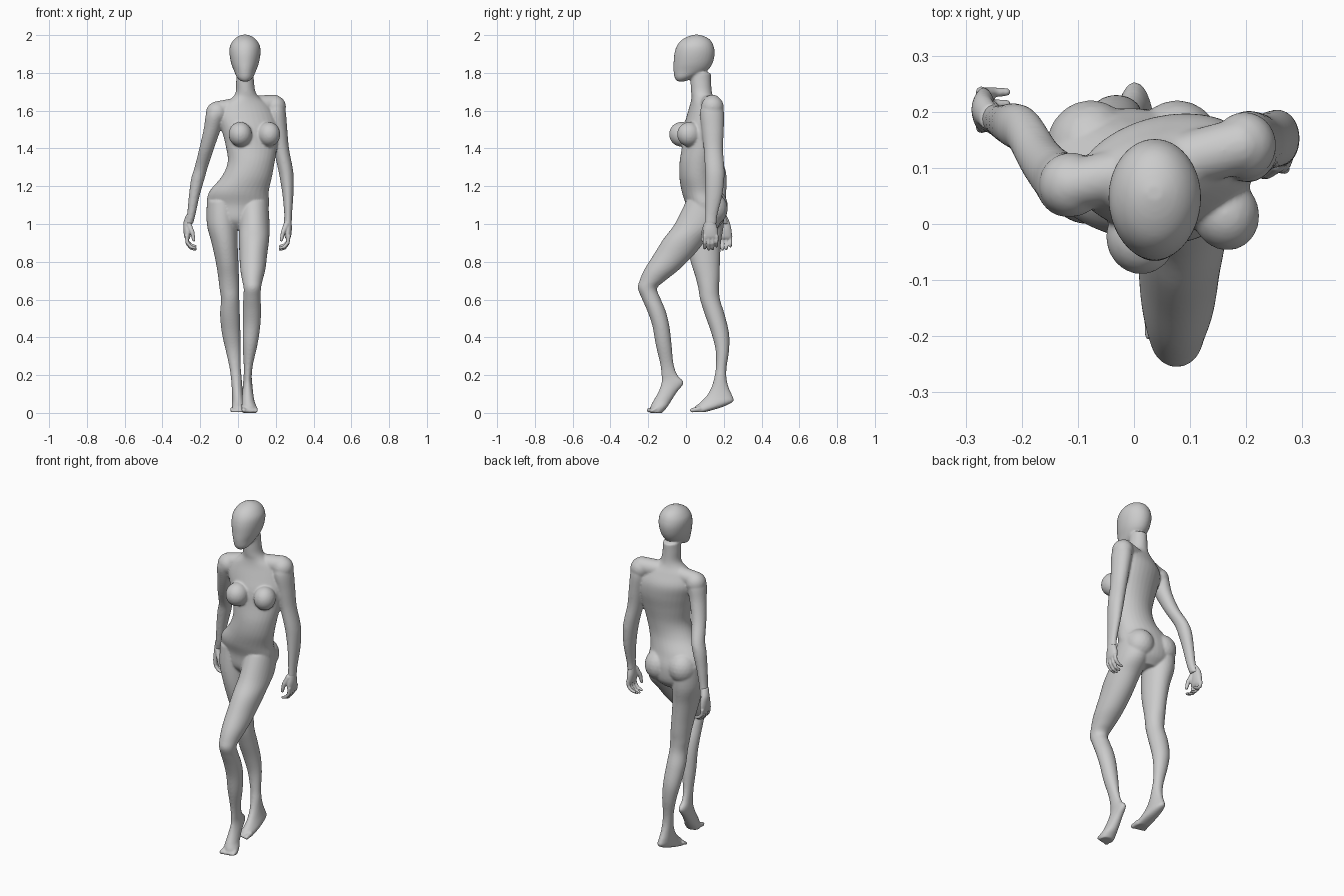
import bpy, bmesh, math
from mathutils import Vector, Matrix

SEG = 32


def smooth_rows(rows, n=5):
    """Catmull-Rom interpolation through the section rows."""
    rows = [tuple(r) + (0,) * (6 - len(r)) for r in rows]
    out = []
    for i in range(len(rows) - 1):
        a, b, c, d = (rows[max(i - 1, 0)], rows[i], rows[i + 1],
                      rows[min(i + 2, len(rows) - 1)])
        for k in range(n):
            t = k / n
            out.append([0.5 * (2 * q + (r - p) * t + (2 * p - 5 * q + 4 * r - s) * t * t
                               + (3 * q - p - 3 * r + s) * t ** 3)
                        for p, q, r, s in zip(a, b, c, d)])
    out.append(list(rows[-1]))
    return out


def loft(bm, rows):
    """Closed skin over level ovals: (z, x0, x1, y0, y1, turn in degrees)."""
    rings = []
    for z, x0, x1, y0, y1, turn in smooth_rows(rows):
        c = Vector(((x0 + x1) / 2, (y0 + y1) / 2, z))
        rot = Matrix.Rotation(math.radians(turn), 3, 'Z')
        ring = []
        for k in range(SEG):
            a = 2 * math.pi * k / SEG
            ring.append(bm.verts.new(c + rot @ Vector(
                ((x1 - x0) / 2 * math.cos(a), (y1 - y0) / 2 * math.sin(a), 0))))
        rings.append(ring)
    for p, q in zip(rings, rings[1:]):
        for k in range(SEG):
            j = (k + 1) % SEG
            bm.faces.new((p[k], p[j], q[j], q[k]))
    bm.faces.new(rings[0])
    bm.faces.new(rings[-1])


def ball(bm, loc, size, turn=0):
    m = (Matrix.Translation(loc) @ Matrix.Rotation(math.radians(turn), 4, 'Z')
         @ Matrix.Diagonal((*size, 1)))
    bmesh.ops.create_icosphere(bm, subdivisions=3, radius=1, matrix=m)


def chain(bm, pts, n=6):
    """Rounded rod through (x, y, z, radius) points."""
    for a, b in zip(pts, pts[1:]):
        for k in range(n + 1):
            x, y, z, r = (p + (q - p) * k / n for p, q in zip(a, b))
            ball(bm, (x, y, z), (r, r, r))


def finish(bm, name, voxel, passes):
    bmesh.ops.recalc_face_normals(bm, faces=bm.faces)
    me = bpy.data.meshes.new(name)
    bm.to_mesh(me)
    bm.free()
    ob = bpy.data.objects.new(name, me)
    bpy.context.collection.objects.link(ob)
    rm = ob.modifiers.new("blend", 'REMESH')
    rm.mode = 'VOXEL'
    rm.voxel_size = voxel
    rm.use_smooth_shade = True
    sm = ob.modifiers.new("soften", 'SMOOTH')
    sm.factor = 0.5
    sm.iterations = passes


body = bmesh.new()

# torso and neck
loft(body, [
    (0.97, -.07, .07, .05, .16), (1.02, -.14, .14, .01, .2),
    (1.10, -.165, .165, 0, .205, -4), (1.17, -.153, .163, -.022, .185, -3),
    (1.25, -.087, .18, -.035, .16, 2), (1.33, -.055, .195, -.033, .16, 8),
    (1.42, -.068, .21, -.018, .175, 12), (1.50, -.09, .22, -.01, .19, 14),
    (1.57, -.105, .205, .008, .19, 14), (1.63, -.08, .17, .025, .165, 14),
    (1.67, -.03, .115, .03, .145, 12), (1.70, -.012, .093, .027, .137),
    (1.75, -.01, .085, .024, .133), (1.80, -.008, .082, .024, .132)])

# head
loft(body, [
    (1.755, .017, .057, -.047, -.003), (1.775, -.005, .079, -.06, .04),
    (1.81, -.021, .095, -.066, .11), (1.85, -.036, .11, -.066, .14),
    (1.90, -.045, .119, -.062, .152), (1.94, -.043, .117, -.05, .147),
    (1.97, -.027, .101, -.028, .132), (1.99, -.005, .079, .004, .106),
    (2.002, .022, .052, .04, .07)])

# shoulders, bust and seat
chain(body, [(-.11, .07, 1.605, .045), (.04, .1, 1.628, .05), (.19, .14, 1.635, .05)], 10)
ball(body, (-.112, .07, 1.588), (.058, .058, .06))
ball(body, (.197, .14, 1.62), (.057, .06, .06))
ball(body, (.012, -.024, 1.475), (.062, .066, .066), 8)
ball(body, (.163, .018, 1.475), (.06, .066, .066), 20)
ball(body, (-.077, .135, 1.10), (.08, .086, .088))
ball(body, (.077, .135, 1.08), (.08, .086, .088))

# forward leg with raised heel
loft(body, [
    (1.12, .005, .16, 0, .2), (1.0, .004, .167, -.06, .18),
    (.92, .005, .165, -.12, .11), (.84, .007, .155, -.17, .045),
    (.76, .012, .145, -.22, -.035), (.70, .022, .13, -.246, -.11),
    (.66, .03, .122, -.255, -.153), (.61, .028, .12, -.236, -.137),
    (.54, .025, .122, -.205, -.108), (.46, .025, .118, -.178, -.088),
    (.36, .025, .103, -.16, -.076), (.26, .03, .08, -.137, -.066),
    (.20, .03, .073, -.13, -.045), (.16, .027, .075, -.13, -.012),
    (.11, .023, .08, -.147, -.048), (.06, .02, .088, -.175, -.08),
    (.03, .019, .1, -.188, -.1), (0, .022, .1, -.188, -.125)])

# rear leg
loft(body, [
    (1.12, -.165, -.005, .01, .2), (1.0, -.165, -.004, 0, .2),
    (.9, -.14, -.002, .005, .185), (.8, -.118, .002, .025, .18),
    (.72, -.105, .005, .05, .178), (.66, -.098, .007, .065, .175),
    (.6, -.09, .007, .075, .18), (.52, -.095, .01, .1, .205),
    (.42, -.085, .013, .135, .228), (.33, -.065, .015, .157, .228),
    (.24, -.045, .015, .158, .215), (.18, -.037, .02, .148, .215),
    (.13, -.033, .024, .132, .228), (.09, -.032, .03, .108, .246),
    (.06, -.032, .037, .08, .25), (.03, -.033, .042, .045, .19),
    (0.004, -.028, .04, .035, .1)])

# toes
for x, y, side in ((.06, -.178, 1), (.004, .05, -1)):
    for i in range(5):
        r = .013 if i == 0 else .0095
        tx = x + side * (-.03 + .0165 * i)
        ty = y - .018 + .004 * i
        chain(body, [(tx, y + .02, .022, r), (tx, ty, r + .001, r)], 4)

# arms
loft(body, [
    (1.63, -.15, -.075, .035, .105), (1.58, -.17, -.07, .012, .125),
    (1.5, -.182, -.092, .033, .132), (1.4, -.205, -.127, .073, .157),
    (1.3, -.23, -.16, .122, .205), (1.24, -.248, -.177, .135, .215),
    (1.15, -.26, -.203, .147, .213), (1.05, -.27, -.225, .16, .213),
    (1.0, -.283, -.238, .17, .225)])
loft(body, [
    (1.66, .17, .235, .105, .175), (1.6, .15, .252, .075, .2),
    (1.5, .168, .261, .083, .2), (1.4, .187, .27, .094, .196),
    (1.3, .21, .289, .1, .203), (1.24, .222, .295, .103, .203),
    (1.15, .236, .293, .104, .192), (1.05, .245, .286, .103, .167),
    (1.0, .244, .285, .1, .162)])
finish(body, "body", .0055, 8)

# hands with curled fingers
for name, px, py, s in (("right_hand", -.268, .203, -1), ("left_hand", .264, .13, 1)):
    bm = bmesh.new()
    wx = px + (.013 if s < 0 else 0)
    wy = py - (.015 if s < 0 else -.004)
    loft(bm, [
        (1.05, wx - .019, wx + .019, wy - .024, wy + .024),
        (1.01, px - .02, px + .02, py - .028, py + .028),
        (.97, px - .021, px + .021, py - .038, py + .038),
        (.935, px - .017, px + .017, py - .04, py + .04),
        (.92, px - .01, px + .01, py - .036, py + .036)])
    for i, length in enumerate((.9, 1, .95, .75)):
        fy = py - .031 + .021 * i
        kx = px + s * .004
        chain(bm, [(kx, fy, .935, .0105),
                   (kx - s * .004, fy, .935 - .038 * length, .0095),
                   (kx - s * .022, fy, .935 - .062 * length, .009),
                   (kx - s * .045, fy, .935 - .07 * length, .0075)])
    chain(bm, [(px - s * .008, py - .022, .995, .016),
               (px - s * .026, py - .038, .955, .012),
               (px - s * .034, py - .042, .915, .0085)])
    finish(bm, name, .0035, 5)
